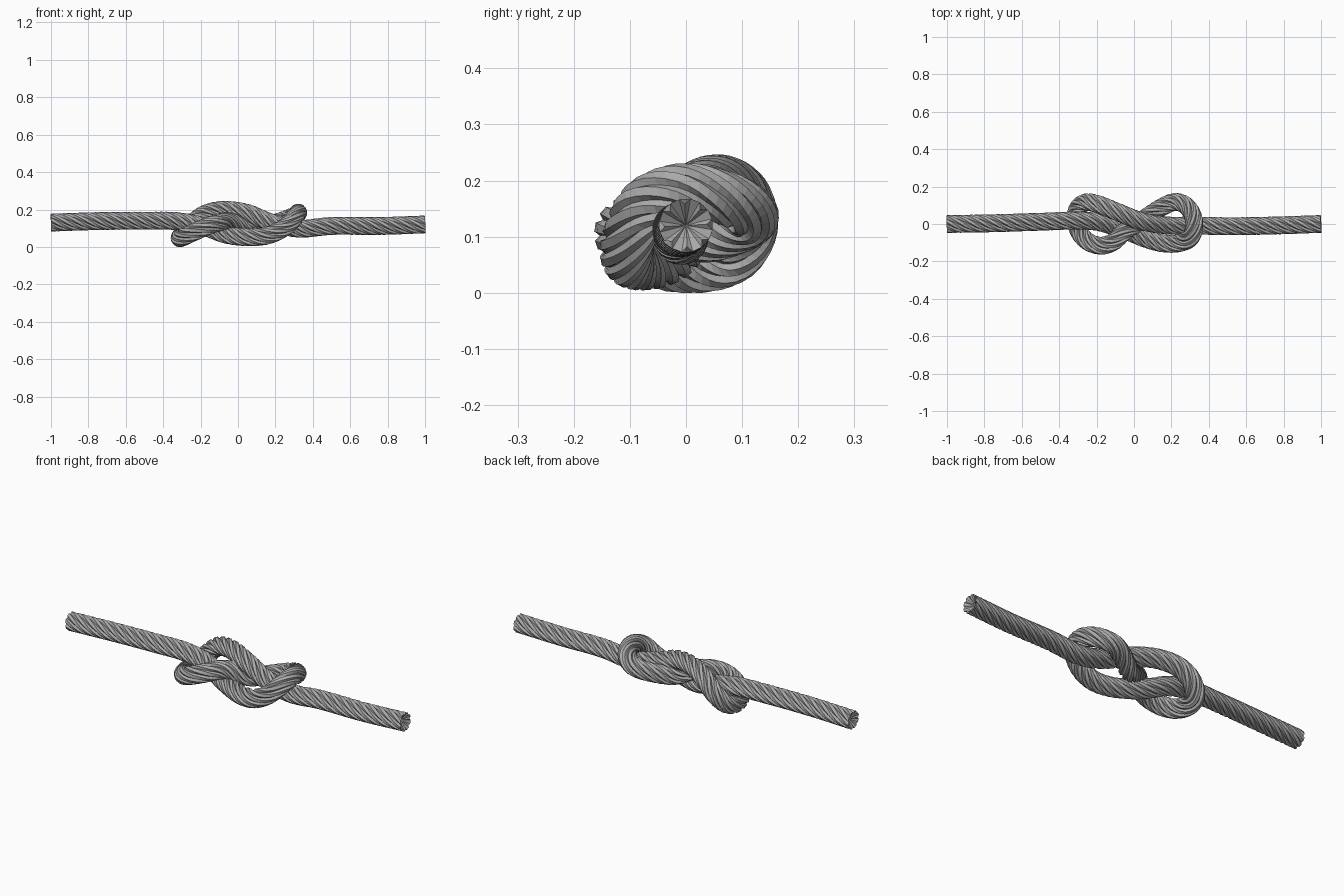
import bpy, bmesh, math
from mathutils import Vector

old = bpy.data.objects.get("Cube")
if old:
    bpy.data.objects.remove(old, do_unlink=True)

STRANDS = 8        # twisted strands around the rope
RADIUS = 0.048     # rope radius over the strand ridges
GROOVE = 0.038     # rope radius in the grooves
PITCH = 0.46       # length of one full twist
STEP = 0.014       # spacing of the cross-sections

# Centre line of the figure-eight knot, from the -x end to the +x end
PATH = [Vector(p) for p in (
    # incoming rope, passing over the left bight and under the middle strand
    (-1, 0, .13), (-.75, .004, .138), (-.5, .012, .14), (-.32, .018, .137),
    (-.2, .012, .115), (-.06, -.03, .065), (.08, -.085, .052), (.17, -.105, .065),
    # right bight, wrapping over the outgoing rope
    (.25, -.1, .105), (.305, -.07, .16), (.322, -.01, .183), (.312, .05, .175),
    (.275, .1, .155), (.22, .118, .135), (.14, .085, .115),
    # middle strand
    (.05, .025, .102), (-.05, -.04, .138), (-.11, -.095, .128), (-.17, -.116, .108),
    # left bight, wrapping under the incoming rope
    (-.245, -.095, .075), (-.295, -.04, .052), (-.312, .03, .048), (-.3, .085, .065),
    (-.255, .116, .115), (-.19, .105, .17), (-.09, .065, .198),
    # outgoing rope
    (.04, .015, .184), (.18, -.008, .13), (.32, -.008, .098), (.5, -.012, .112),
    (.75, -.008, .112), (1, 0, .12))]


def smooth_path(pts):
    """Dense centripetal Catmull-Rom curve through the points."""
    pts = [2 * pts[0] - pts[1]] + pts + [2 * pts[-1] - pts[-2]]
    out = []
    for a, b, c, d in zip(pts, pts[1:], pts[2:], pts[3:]):
        t1 = math.sqrt((b - a).length)
        t2 = t1 + math.sqrt((c - b).length)
        t3 = t2 + math.sqrt((d - c).length)
        for i in range(40):
            t = t1 + (t2 - t1) * i / 40
            p = a.lerp(b, t / t1)
            q = b.lerp(c, (t - t1) / (t2 - t1))
            r = c.lerp(d, (t - t2) / (t3 - t2))
            u = p.lerp(q, t / t2)
            v = q.lerp(r, (t - t1) / (t3 - t1))
            out.append(u.lerp(v, (t - t1) / (t2 - t1)))
    return out + [pts[-2]]


def resample(pts, step):
    """Evenly spaced points along a polyline."""
    total = sum((b - a).length for a, b in zip(pts, pts[1:]))
    step = total / round(total / step)
    out, travelled, target = [pts[0]], 0.0, step
    for a, b in zip(pts, pts[1:]):
        seg = (b - a).length
        while target <= travelled + seg and target < total - step / 2:
            out.append(a.lerp(b, (target - travelled) / seg))
            target += step
        travelled += seg
    return out + [pts[-1]], step


def section():
    """Rope cross-section: a groove and a flat ridge for every strand."""
    for k in range(STRANDS):
        for offset, radius in ((0, GROOVE), (.25, RADIUS), (.72, RADIUS)):
            yield (k + offset) * math.tau / STRANDS, radius


# Rope material
grey = bpy.data.materials.new("rope grey")
grey.use_nodes = True
colour = (.40, .40, .40, 1)
grey.diffuse_color = colour
bsdf = grey.node_tree.nodes["Principled BSDF"]
bsdf.inputs["Base Color"].default_value = colour
bsdf.inputs["Roughness"].default_value = .8

# Sweep the twisted section along the path with a transported frame
points, step = resample(smooth_path(PATH), STEP)
profile = list(section())
bm = bmesh.new()
rings = []
normal = Vector((0, -1, 0))
for i, p in enumerate(points):
    tangent = (points[min(i + 1, len(points) - 1)] - points[max(i - 1, 0)]).normalized()
    normal = (normal - tangent * normal.dot(tangent)).normalized()
    side = tangent.cross(normal)
    twist = math.tau * i * step / PITCH
    rings.append([bm.verts.new(p + r * (math.cos(a + twist) * normal
                                        + math.sin(a + twist) * side))
                  for a, r in profile])

n = len(profile)
for lower, upper in zip(rings, rings[1:]):
    for j in range(n):
        k = (j + 1) % n
        bm.faces.new((lower[j], lower[k], upper[k], upper[j]))

# Hollowed rope ends
for ring, centre in ((rings[0], points[0] + Vector((.035, 0, 0))),
                     (rings[-1], points[-1] - Vector((.035, 0, 0)))):
    hub = bm.verts.new(centre)
    for j in range(n):
        bm.faces.new((ring[j], ring[(j + 1) % n], hub))

bmesh.ops.recalc_face_normals(bm, faces=bm.faces)
mesh = bpy.data.meshes.new("knotted_rope")
bm.to_mesh(mesh)
bm.free()
mesh.materials.append(grey)
rope = bpy.data.objects.new("knotted_rope", mesh)
bpy.context.collection.objects.link(rope)
